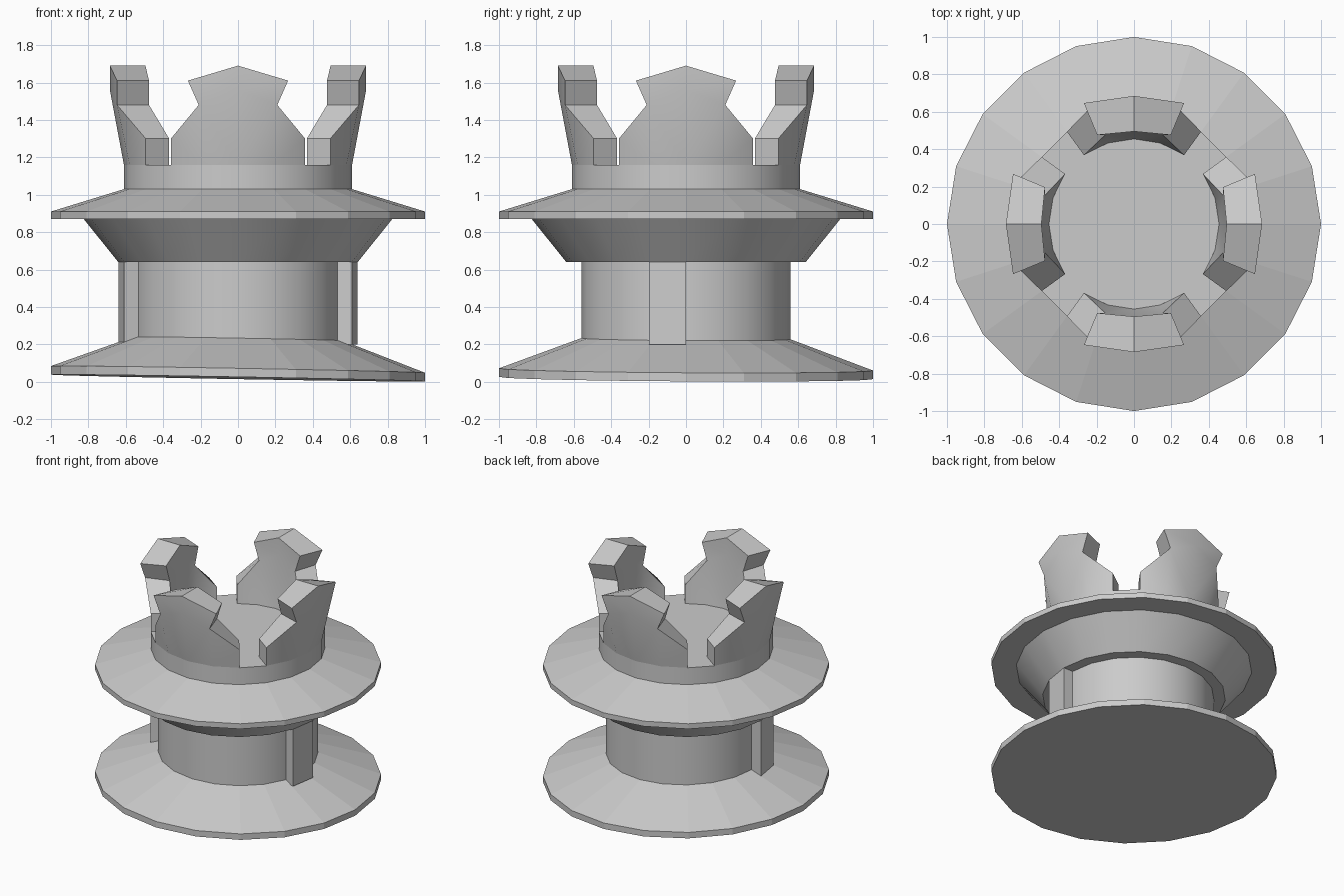
import bpy, bmesh
from math import sin, cos, radians

if "Cube" in bpy.data.objects:
    bpy.data.objects.remove(bpy.data.objects["Cube"])

SIDES = 20


def polar(r, deg, z):
    return (r * cos(radians(deg)), r * sin(radians(deg)), z)


def finish(bm, name, smooth=False):
    bmesh.ops.recalc_face_normals(bm, faces=bm.faces)
    mesh = bpy.data.meshes.new(name)
    bm.to_mesh(mesh)
    bm.free()
    ob = bpy.data.objects.new(name, mesh)
    bpy.context.collection.objects.link(ob)
    if smooth:
        bpy.ops.object.select_all(action='DESELECT')
        ob.select_set(True)
        bpy.context.view_layer.objects.active = ob
        bpy.ops.object.shade_smooth_by_angle(angle=radians(30))
    return ob


def lathe(name, profile, smooth=False, tilt=(0, 0), caps=(True, True)):
    """Turned part from (radius, z) pairs; tilt shears z along x and y."""
    bm = bmesh.new()
    rings = [[bm.verts.new(polar(r, i * 360 / SIDES, z)) for i in range(SIDES)]
             for r, z in profile]
    for a, b in zip(rings, rings[1:]):
        for i in range(SIDES):
            j = (i + 1) % SIDES
            bm.faces.new((a[i], a[j], b[j], b[i]))
    for ring, cap in zip((rings[0], rings[-1]), caps):
        if cap:
            bm.faces.new(ring)
    for v in bm.verts:
        v.co.z += tilt[0] * v.co.x + tilt[1] * v.co.y
    return finish(bm, name, smooth)


# Slightly tilted base flange
lathe("base_flange", [(1, 0.02), (1, 0.066), (0.56, 0.23)], tilt=(-0.018, -0.006))

# Neck, flared collar, upper flange and crown seat
lathe("neck", [(0.56, 0.20), (0.56, 0.64)], True, caps=(False, False))
lathe("collar", [(0.64, 0.64), (0.825, 0.87)], True, caps=(True, False))
lathe("upper_flange", [(0.61, 0.87), (1, 0.87), (1, 0.91), (0.61, 1.03)],
      caps=(False, False))
lathe("crown_seat", [(0.61, 1.03), (0.61, 1.16)], True, caps=(False, True))


# Ribs on both sides of the neck, one facet wide
def rib(name, start):
    bm = bmesh.new()
    low, high = [[bm.verts.new(polar(r, start + a, z))
                  for r, a in ((0.54, 0), (0.64, 0), (0.64, 18), (0.54, 18))]
                 for z in (0.20, 0.64)]
    bm.faces.new(low)
    bm.faces.new(high)
    for i in range(4):
        j = (i + 1) % 4
        bm.faces.new((low[i], low[j], high[j], high[i]))
    finish(bm, name)


rib("right_rib", -18)
rib("left_rib", 180)

# Crown prong: half outline as (angle, z, outer radius, inner radius)
HALF = [(0, 1.16, 0.61, 0.455), (18, 1.16, 0.61, 0.455), (36, 1.16, 0.61, 0.455),
        (36, 1.30, 0.61, 0.455), (18, 1.48, 0.68, 0.50), (22.5, 1.61, 0.70, 0.515),
        (0, 1.69, 0.685, 0.495), (0, 1.56, 0.685, 0.495)]
PANELS = [(0, 1, 4, 7), (1, 2, 3, 4), (7, 4, 5, 6)]


def prong(name, heading):
    bm = bmesh.new()
    for side in (1, -1):
        outer = [bm.verts.new(polar(p[2], heading + side * p[0], p[1])) for p in HALF]
        inner = [bm.verts.new(polar(p[3], heading + side * p[0], p[1])) for p in HALF]
        for panel in PANELS:
            bm.faces.new([outer[i] for i in panel])
            bm.faces.new([inner[i] for i in panel])
        for i in range(2, 6):
            bm.faces.new((outer[i], outer[i + 1], inner[i + 1], inner[i]))
    bmesh.ops.remove_doubles(bm, verts=bm.verts, dist=0.0005)
    finish(bm, name, True)


for label, heading in (("right", 0), ("back", 90), ("left", 180), ("front", 270)):
    prong(label + "_prong", heading)
